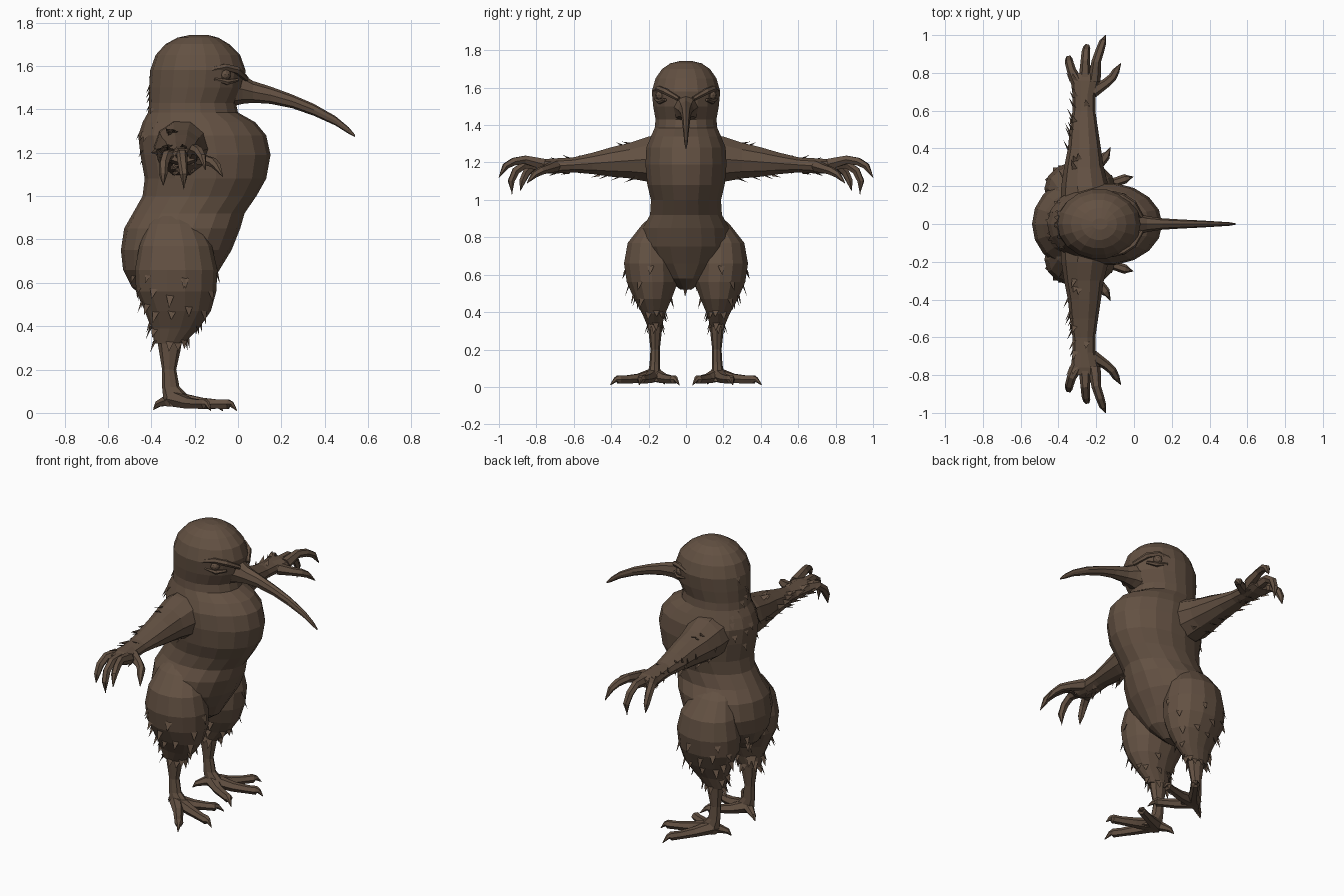
import bpy, bmesh, math, random
from mathutils import Vector

random.seed(4)
brown = bpy.data.materials.new("dark brown")
brown.diffuse_color = (0.125, 0.082, 0.055, 1)


def finish(name, bm, mirror=False):
    bmesh.ops.recalc_face_normals(bm, faces=bm.faces)
    me = bpy.data.meshes.new(name)
    bm.to_mesh(me)
    bm.free()
    me.materials.append(brown)
    ob = bpy.data.objects.new(name, me)
    bpy.context.collection.objects.link(ob)
    if mirror:
        m = ob.modifiers.new("mirror", 'MIRROR')
        m.use_axis = (False, True, False)
        m.use_mirror_merge = False
    return ob


def skin(bm, rings):
    loops = [[bm.verts.new(p) for p in r] for r in rings]
    n = len(loops[0])
    for a, b in zip(loops, loops[1:]):
        for i in range(n):
            bm.faces.new((a[i], a[(i + 1) % n], b[(i + 1) % n], b[i]))
    bm.faces.new(loops[0])
    bm.faces.new(loops[-1])


def loft(name, axis, rows, sides, mirror=False):
    """Rows hold: position on the axis, then low and high of the other two directions."""
    order = {'x': (2, 0, 1), 'y': (0, 2, 1), 'z': (0, 1, 2)}[axis]
    rings = []
    for t, a0, a1, b0, b1 in rows:
        ring = []
        for i in range(sides):
            w = 2 * math.pi * i / sides
            p = ((a0 + a1) / 2 + (a1 - a0) / 2 * math.cos(w),
                 (b0 + b1) / 2 + (b1 - b0) / 2 * math.sin(w), t)
            ring.append(tuple(p[k] for k in order))
        rings.append(ring)
    bm = bmesh.new()
    skin(bm, rings)
    return finish(name, bm, mirror)


def tube(bm, path, radii, sides=6):
    pts = [Vector(p) for p in path]
    rings = []
    for i, p in enumerate(pts):
        d = (pts[min(i + 1, len(pts) - 1)] - pts[max(i - 1, 0)]).normalized()
        u = d.cross(Vector((0, 0, 1)))
        u = u.normalized() if u.length > 0.05 else Vector((1, 0, 0))
        v = d.cross(u)
        rings.append([p + radii[i] * (u * math.cos(w) + v * math.sin(w))
                      for w in (2 * math.pi * k / sides for k in range(sides))])
    skin(bm, rings)


def feathers(name, source, rule, flow, chance, length, mirror=False):
    """Thin spikes growing along the flow from faces that satisfy the rule."""
    bm = bmesh.new()
    for p in source.data.polygons:
        if len(p.vertices) != 4 or not rule(p.center, p.normal) or random.random() > chance:
            continue
        vs = [source.data.vertices[i].co for i in p.vertices]
        s, t = random.random(), random.random()
        base = vs[0].lerp(vs[1], s).lerp(vs[3].lerp(vs[2], s), t)
        d = (Vector(flow) + p.normal * 0.4).normalized()
        side = d.cross(p.normal).normalized() * length * 0.3
        low = base - p.normal * 0.012 - d * 0.02
        tip = base + d * length * random.uniform(0.6, 1.1)
        tri = [bm.verts.new(q) for q in (base + side, base - side, low, tip)]
        for f in ((0, 1, 3), (1, 2, 3), (2, 0, 3), (0, 2, 1)):
            bm.faces.new([tri[k] for k in f])
    return finish(name, bm, mirror)


# Torso, neck and head in one skin: z, back, front, half width
body_rows = [(.52, -.42, -.22, .03), (.58, -.49, -.13, .11), (.66, -.53, -.085, .20),
             (.75, -.54, -.03, .245), (.85, -.525, .01, .235), (.92, -.485, .03, .195),
             (1.0, -.44, .085, .19), (1.08, -.43, .13, .21), (1.19, -.45, .15, .22),
             (1.28, -.46, .13, .215), (1.34, -.44, .08, .19), (1.385, -.415, .0, .17),
             (1.43, -.41, -.01, .165), (1.50, -.41, .025, .178), (1.58, -.405, .035, .186),
             (1.65, -.38, .01, .165), (1.70, -.335, -.04, .13), (1.73, -.28, -.09, .085),
             (1.743, -.22, -.14, .03)]
body = loft("body_and_head", 'z', [(z, b, f, -w, w) for z, b, f, w in body_rows], 18)
feathers("back_feathers", body,
         lambda c, n: c.x < -.38 and (1.1 < c.z < 1.6 or c.z < .64), (-.1, 0, -1), .8, .05)

# Beak
loft("beak", 'x', [(-.04, -.085, .085, 1.41, 1.585), (.02, -.06, .06, 1.425, 1.56),
                   (.07, -.042, .042, 1.43, 1.53), (.15, -.03, .03, 1.425, 1.505),
                   (.25, -.024, .024, 1.405, 1.468), (.35, -.019, .019, 1.37, 1.425),
                   (.45, -.013, .013, 1.325, 1.368), (.51, -.009, .009, 1.287, 1.318),
                   (.54, -.003, .003, 1.272, 1.282)], 8)

# Eyes with brow and lower lid
bm = bmesh.new()
bmesh.ops.create_icosphere(bm, subdivisions=2, radius=.028)
bmesh.ops.translate(bm, verts=bm.verts, vec=(-.06, .136, 1.56))
finish("eye", bm, True)
bm = bmesh.new()
tube(bm, [(.04, .04, 1.54), (-.005, .11, 1.58), (-.06, .145, 1.595), (-.11, .163, 1.585),
          (-.15, .172, 1.56)], [.012, .018, .017, .012, .004])
tube(bm, [(.0, .11, 1.535), (-.05, .143, 1.525), (-.11, .165, 1.54)], [.008, .014, .006])
finish("eyelids", bm, True)

# Thighs, set into the rump
thigh = loft("thigh", 'z', [(.93, -.36, -.22, .08, .165), (.87, -.415, -.175, .08, .235),
                            (.77, -.455, -.12, .06, .315), (.66, -.475, -.095, .04, .335),
                            (.56, -.47, -.10, .04, .32), (.47, -.43, -.125, .075, .28),
                            (.39, -.40, -.18, .11, .235), (.32, -.385, -.25, .13, .205)], 14, True)
feathers("thigh_feathers", thigh, lambda c, n: c.z < .64 and (c.y > .2 or c.z < .5),
         (-.1, 0, -1), .85, .06, True)

# Shanks and feet
loft("shank", 'z', [(.38, -.38, -.25, .12, .21), (.29, -.365, -.265, .13, .2),
                    (.2, -.35, -.285, .14, .19), (.12, -.35, -.27, .14, .195),
                    (.07, -.345, -.22, .135, .205), (.03, -.33, -.2, .14, .21)], 8, True)
bm = bmesh.new()
start = (-.30, .17, .065)
toes = [((-.17, .2, .045), (-.09, .225, .04), (-.045, .24, .04), (-.03, .244, .04), (-.005, .25, .01)),
        ((-.23, .25, .045), (-.18, .32, .04), (-.15, .36, .04), (-.14, .375, .04), (-.125, .405, .01)),
        ((-.22, .12, .045), (-.15, .085, .04), (-.11, .065, .04), (-.10, .055, .04), (-.07, .035, .01))]
for path in toes:
    tube(bm, (start,) + path, [.04, .029, .024, .025, .014, .002])
tube(bm, [start, (-.345, .14, .05), (-.37, .125, .04), (-.39, .115, .015)], [.035, .022, .016, .002])
finish("foot", bm, True)

# Arms
arm = loft("arm", 'y', [(.10, -.39, -.11, 1.10, 1.36), (.2, -.385, -.135, 1.09, 1.345),
                        (.3, -.37, -.16, 1.11, 1.31), (.4, -.35, -.175, 1.12, 1.285),
                        (.5, -.34, -.19, 1.135, 1.255), (.6, -.325, -.205, 1.145, 1.23),
                        (.68, -.325, -.205, 1.14, 1.225), (.76, -.335, -.18, 1.14, 1.22),
                        (.80, -.32, -.19, 1.155, 1.21)], 10, True)
feathers("arm_feathers", arm, lambda c, n: .2 < c.y < .74 and (n.x < .3 or n.z < -.5),
         (-.2, 1, 0), .75, .055, True)

# Hands: three hooked fingers and a thumb
bm = bmesh.new()
fingers = [((-.30, .75, 1.185), (-.33, .81, 1.185), (-.342, .85, 1.15), (-.345, .875, 1.10), (-.345, .885, 1.05)),
           ((-.26, .76, 1.185), (-.258, .86, 1.19), (-.255, .91, 1.155), (-.25, .935, 1.10), (-.25, .93, 1.03)),
           ((-.21, .76, 1.19), (-.20, .86, 1.215), (-.18, .92, 1.205), (-.165, .965, 1.18), (-.15, 1.0, 1.12)),
           ((-.22, .70, 1.18), (-.15, .745, 1.165), (-.115, .775, 1.155), (-.095, .81, 1.135), (-.07, .85, 1.09))]
for path in fingers:
    tube(bm, path, [.034, .025, .023, .019, .002])
finish("hand", bm, True)
